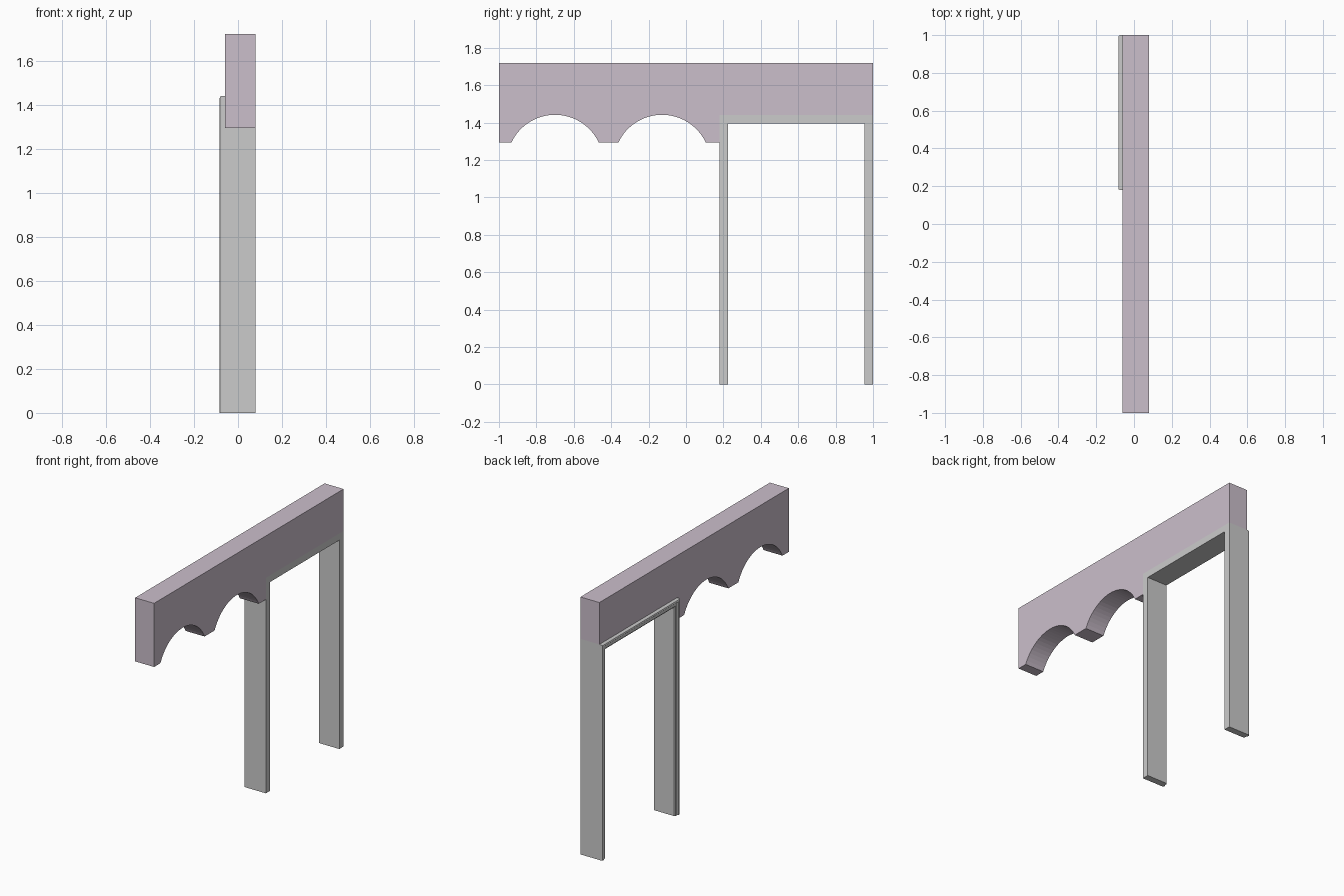
import bpy, bmesh, math

if "Cube" in bpy.data.objects:
    bpy.data.objects.remove(bpy.data.objects["Cube"])

X_BACK, X_FRONT = -0.06, 0.08      # wall thickness range
TOP, BOTTOM = 1.72, 1.295          # wall height range
DOOR_Y0, DOOR_Y1, DOOR_TOP = 0.18, 1.0, 1.44


def finish(name, bm):
    bmesh.ops.recalc_face_normals(bm, faces=bm.faces)
    mesh = bpy.data.meshes.new(name)
    bm.to_mesh(mesh)
    bm.free()
    obj = bpy.data.objects.new(name, mesh)
    bpy.context.collection.objects.link(obj)
    return obj


def arch(centre, half=0.233, rise=0.147, steps=24):
    """Circular segment cut into the lower edge of the wall."""
    radius = (half ** 2 + rise ** 2) / (2 * rise)
    cz = BOTTOM + rise - radius
    a = math.asin(half / radius)
    return [(centre + radius * math.sin(t), cz + radius * math.cos(t))
            for t in (-a + 2 * a * i / steps for i in range(steps + 1))]


# Arched wall: outline in the y-z plane, extruded along x
outline = [(-1, TOP), (-1, BOTTOM)]
for c in (-0.70, -0.128):
    outline += arch(c)
outline += [(DOOR_Y0, BOTTOM), (DOOR_Y0, DOOR_TOP), (DOOR_Y1, DOOR_TOP), (DOOR_Y1, TOP)]
bm = bmesh.new()
face = bm.faces.new([bm.verts.new((X_BACK, y, z)) for y, z in outline])
ext = bmesh.ops.extrude_face_region(bm, geom=[face], use_keep_orig=True)
bmesh.ops.translate(bm, vec=(X_FRONT - X_BACK, 0, 0),
                    verts=[v for v in ext["geom"] if isinstance(v, bmesh.types.BMVert)])
wall = finish("arched_wall", bm)
mat = bpy.data.materials.new("pale_mauve")
mat.diffuse_color = (0.60, 0.52, 0.60, 1)
mat.use_nodes = True
mat.node_tree.nodes["Principled BSDF"].inputs["Base Color"].default_value = mat.diffuse_color
wall.data.materials.append(mat)

# Door frame: moulded section (inset from outer edge, x) mitred around the opening
section = [(0, X_FRONT), (0, -0.074), (0.004, -0.081), (0.010, -0.083), (0.017, -0.081),
           (0.021, -0.076), (0.037, -0.076), (0.045, -0.070), (0.045, X_FRONT)]
bm = bmesh.new()
rings = [[], [], [], []]
for u, x in section:
    path = [(DOOR_Y0 + u, 0), (DOOR_Y0 + u, DOOR_TOP - u),
            (DOOR_Y1 - u, DOOR_TOP - u), (DOOR_Y1 - u, 0)]
    for ring, (y, z) in zip(rings, path):
        ring.append(bm.verts.new((x, y, z)))
n = len(section)
for a, b in zip(rings, rings[1:]):
    for i in range(n):
        j = (i + 1) % n
        bm.faces.new((a[i], a[j], b[j], b[i]))
bm.faces.new(rings[0])
bm.faces.new(rings[-1])
finish("door_frame", bm)
